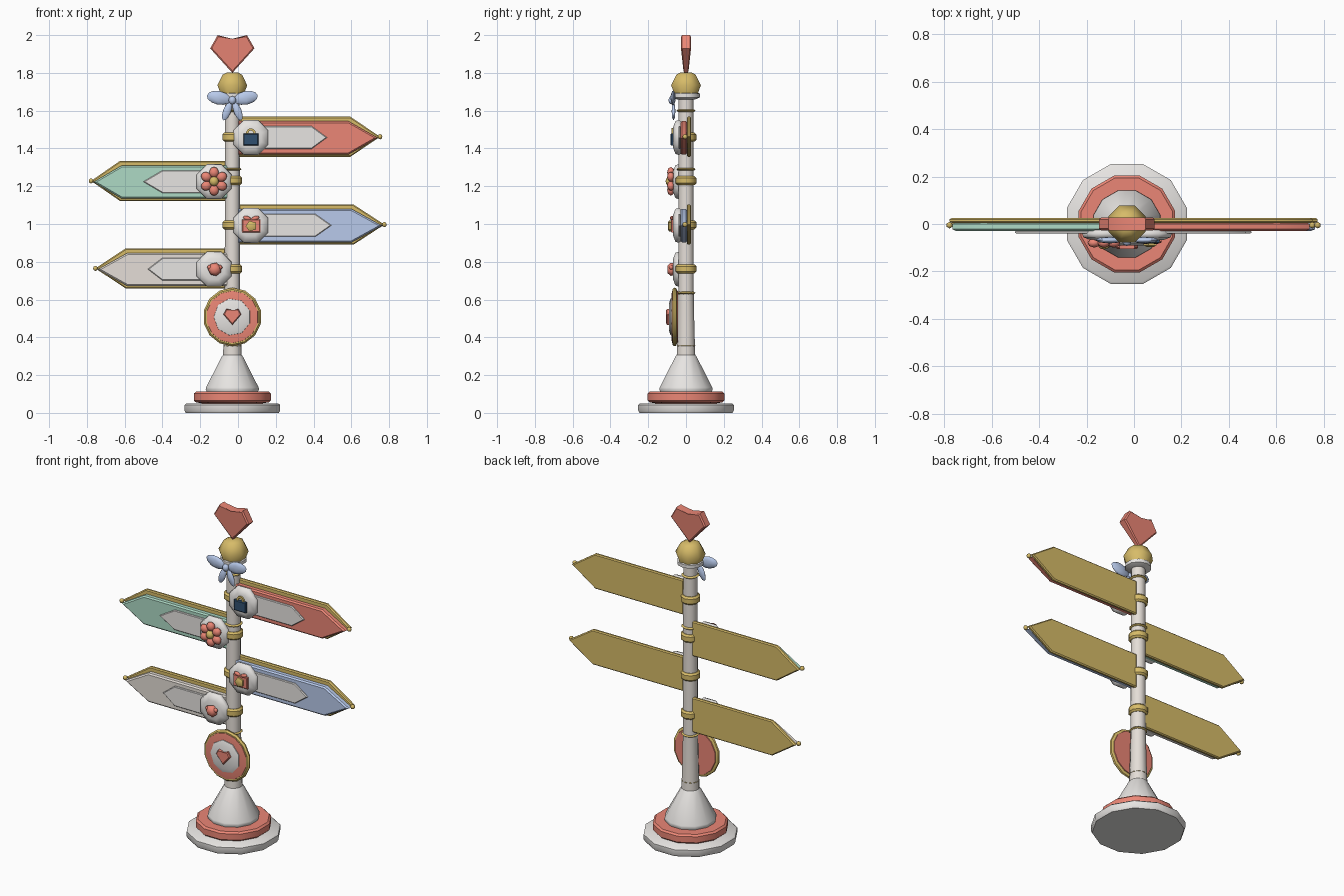
import bpy, bmesh, math
from mathutils import Vector, Matrix

if "Cube" in bpy.data.objects:
    bpy.data.objects.remove(bpy.data.objects["Cube"])

PX = -0.03  # post centre line


def mat(name, rgb):
    m = bpy.data.materials.new(name)
    m.diffuse_color = (*rgb, 1)
    m.use_nodes = True
    m.node_tree.nodes["Principled BSDF"].inputs["Base Color"].default_value = m.diffuse_color
    return m


RED = mat("coral", (0.83, 0.24, 0.18))
GOLD = mat("gold", (0.68, 0.50, 0.14))
MINT = mat("mint", (0.42, 0.70, 0.56))
BLUE = mat("pale_blue", (0.48, 0.59, 0.83))
CREAM = mat("cream", (0.78, 0.73, 0.68))
WHITE = mat("white", (0.80, 0.78, 0.76))
NAVY = mat("navy", (0.03, 0.08, 0.16))


def finish(bm, name, m, angle=40):
    bmesh.ops.recalc_face_normals(bm, faces=bm.faces)
    me = bpy.data.meshes.new(name)
    bm.to_mesh(me)
    bm.free()
    ob = bpy.data.objects.new(name, me)
    bpy.context.collection.objects.link(ob)
    me.materials.append(m)
    bpy.ops.object.select_all(action='DESELECT')
    ob.select_set(True)
    bpy.context.view_layer.objects.active = ob
    bpy.ops.object.shade_smooth_by_angle(angle=math.radians(angle))
    return ob


def prism(name, pts, y0, y1, m, bevel=0.0):
    """Outline in x,z pushed from y0 (front) to y1 (back)."""
    bm = bmesh.new()
    a = [bm.verts.new((x, y0, z)) for x, z in pts]
    b = [bm.verts.new((x, y1, z)) for x, z in pts]
    bm.faces.new(a)
    bm.faces.new(b[::-1])
    n = len(pts)
    for i in range(n):
        bm.faces.new((a[i], a[(i + 1) % n], b[(i + 1) % n], b[i]))
    if bevel:
        rim = [e for e in bm.edges if abs(e.verts[0].co.y - e.verts[1].co.y) < 1e-6]
        bmesh.ops.bevel(bm, geom=rim, offset=bevel, segments=1, affect='EDGES')
    return finish(bm, name, m)


def lathe(name, profile, n, m, loc, front=False, angle=40):
    """Profile of (radius, height); front=True turns the axis towards -y."""
    bm = bmesh.new()
    rings = []
    for r, h in profile:
        rings.append([bm.verts.new((r * math.cos(2 * math.pi * (i + .5) / n),
                                    r * math.sin(2 * math.pi * (i + .5) / n), h)) for i in range(n)])
    for p, q in zip(rings, rings[1:]):
        for i in range(n):
            bm.faces.new((p[i], p[(i + 1) % n], q[(i + 1) % n], q[i]))
    bm.faces.new(rings[0][::-1])
    bm.faces.new(rings[-1])
    if front:
        bmesh.ops.rotate(bm, verts=bm.verts, matrix=Matrix.Rotation(math.pi / 2, 3, 'X'))
    bmesh.ops.translate(bm, verts=bm.verts, vec=Vector(loc))
    return finish(bm, name, m, angle)


def blob(name, loc, size, m, tilt=0, u=8, v=6):
    """Ellipsoid, tilted in the front plane."""
    bm = bmesh.new()
    bmesh.ops.create_uvsphere(bm, u_segments=u, v_segments=v, radius=1)
    bm.transform(Matrix.Translation(loc) @ Matrix.Rotation(tilt, 4, 'Y') @ Matrix.Diagonal((*size, 1)))
    return finish(bm, name, m, 60)


def heart(cx, cz, w, h):
    """Low-poly heart with its point at cz."""
    half = [(0.33, 1.0), (0.5, 0.65)]
    right = [(cx + x * w, cz + z * h) for x, z in half]
    left = [(cx - x * w, cz + z * h) for x, z in reversed(half)]
    return [(cx, cz), *left, (cx, cz + 0.865 * h), *right]


# base and post
lathe("base_disc", [(0.255, 0), (0.262, 0.012), (0.262, 0.042), (0.252, 0.05)], 12, WHITE, (PX, 0, 0))
lathe("base_ring", [(0.15, 0.048), (0.20, 0.056), (0.211, 0.066), (0.211, 0.102), (0.20, 0.112), (0.13, 0.112)],
      12, RED, (PX, 0, 0))
lathe("base_cone", [(0.14, 0.11), (0.146, 0.125), (0.144, 0.135), (0.057, 0.30), (0.05, 0.308)], 12, WHITE, (PX, 0, 0))
lathe("post", [(0.051, 0.30), (0.046, 0.45), (0.042, 0.65), (0.040, 1.69)], 12, CREAM, (PX, 0, 0))

# gold bands and thin rings on the post
for z in (1.46, 1.23, 0.995, 0.762):
    lathe("post_band", [(0.045, z - .024), (0.055, z - .014), (0.055, z + .014), (0.045, z + .024)],
          10, GOLD, (PX, 0, 0))
for z in (0.355, 0.635, 1.29, 1.60):
    lathe("post_ring", [(0.042, z - .007), (0.051, z), (0.042, z + .007)], 10, GOLD, (PX, 0, 0))

# top collar, gold cap and heart finial
lathe("top_collar", [(0.05, 1.66), (0.074, 1.67), (0.074, 1.69), (0.05, 1.70)], 10, WHITE, (PX, 0, 0))
lathe("gold_cap", [(0.062, 1.675), (0.085, 1.735), (0.056, 1.79), (0.03, 1.803)], 8, GOLD, (PX, 0, 0), angle=60)
fin = prism("heart_finial", heart(PX, 1.80, 0.235, 0.2), -0.027, 0.027, RED, 0.007)
for v in fin.data.vertices:
    v.co.y *= 0.45 + 0.55 * min(1, (v.co.z - 1.80) / 0.13)

# bow under the cap
for s in (-1, 1):
    blob("bow_loop", (PX + s * 0.072, -0.068, 1.668), (0.064, 0.014, 0.036), BLUE, -s * 0.2)
    blob("bow_tail", (PX + s * 0.028, -0.066, 1.597), (0.052, 0.010, 0.021), BLUE, s * 1.2)
blob("bow_knot", (PX, -0.075, 1.655), (0.02, 0.018, 0.022), BLUE)


def arrow(s, x0, shoulder, tip, z, h):
    return [(s * x0, z - h), (s * shoulder, z - h), (s * tip, z), (s * shoulder, z + h), (s * x0, z + h)]


# four arrow signs: side, colour, centre height, shoulder, tip, inner shoulder, inner tip
signs = [(1, RED, 1.462, 0.595, 0.752, 0.39, 0.472),
         (-1, MINT, 1.228, 0.625, 0.778, 0.40, 0.502),
         (1, BLUE, 0.997, 0.612, 0.775, 0.41, 0.495),
         (-1, CREAM, 0.765, 0.595, 0.755, 0.40, 0.478)]
for s, m, z, sh, tip, ish, itip in signs:
    x0 = 0.0 if s > 0 else 0.035
    cx = 0.068 if s > 0 else -0.127
    prism("sign_back", arrow(s, x0, sh, tip, z, 0.106), 0.004, 0.026, GOLD, 0.006)
    prism("sign_panel", arrow(s, x0, sh - .01, tip - .012, z - 0.006, 0.088), -0.03, 0.008, m, 0.008)
    prism("sign_inlay", arrow(s, abs(cx), ish, itip, z - 0.004, 0.06), -0.041, -0.028, WHITE, 0.004)
    blob("sign_tip", (s * tip, -0.005, z), (0.014, 0.014, 0.014), GOLD, u=6, v=4)
    lathe("medallion", [(0.092, 0.025), (0.1, 0.04), (0.094, 0.056), (0.06, 0.068)], 8, WHITE,
          (cx, 0, z - .004), True, 60)

# padlock icon
cx, z = 0.068, 1.45
prism("lock_body", [(cx - .04, z - .035), (cx + .04, z - .035), (cx + .04, z + .03), (cx - .04, z + .03)],
      -0.082, -0.06, NAVY, 0.005)
arc = [math.pi * i / 6 for i in range(7)]
prism("lock_shackle", [(cx + .027 * math.cos(a), z + .025 + .032 * math.sin(a)) for a in arc] +
      [(cx + .015 * math.cos(a), z + .025 + .02 * math.sin(a)) for a in reversed(arc)], -0.078, -0.064, GOLD)

# flower icon
cx, z = -0.127, 1.226
for i in range(6):
    a = math.pi / 6 + i * math.pi / 3
    blob("flower_petal", (cx + .047 * math.cos(a), -0.08, z + .047 * math.sin(a)), (0.029, 0.02, 0.025), RED, -a)
blob("flower_centre", (cx, -0.088, z), (0.025, 0.02, 0.025), GOLD)

# gift icon
cx, z = 0.07, 0.995
prism("gift_box", [(cx - .048, z - .04), (cx + .048, z - .04), (cx + .048, z + .03), (cx - .048, z + .03)],
      -0.08, -0.06, RED, 0.004)
for s in (-1, 1):
    blob("gift_bow", (cx + s * .022, -0.075, z + .036), (0.022, 0.01, 0.011), RED, -s * 0.3)
lathe("gift_seal", [(0.03, 0.075), (0.03, 0.09), (0.018, 0.096)], 5, GOLD, (cx, 0, z - .006), True)

# rosebud icon
cx, z = -0.123, 0.76
lathe("rosebud", [(0.03, 0.06), (0.036, 0.08), (0.02, 0.099)], 7, RED, (cx, 0, z), True, 60)
for a in (0.5, 2.6):
    blob("rose_petal", (cx + .028 * math.cos(a), -0.078, z + .022 * math.sin(a)), (0.016, 0.012, 0.013), RED)

# round badge low on the post
cz = 0.508
lathe("badge_rim", [(0.135, 0.045), (0.153, 0.053), (0.155, 0.063), (0.146, 0.072), (0.13, 0.072)],
      14, GOLD, (PX, 0, cz), True)
lathe("badge_disc", [(0.138, 0.042), (0.142, 0.06), (0.138, 0.074), (0.11, 0.078)], 14, RED, (PX, 0, cz), True)
lathe("badge_plate", [(0.10, 0.07), (0.098, 0.082), (0.075, 0.09)], 9, WHITE, (PX, 0, cz), True, 60)
prism("badge_heart", heart(PX, cz - 0.042, 0.095, 0.085), -0.105, -0.082, RED, 0.005)
